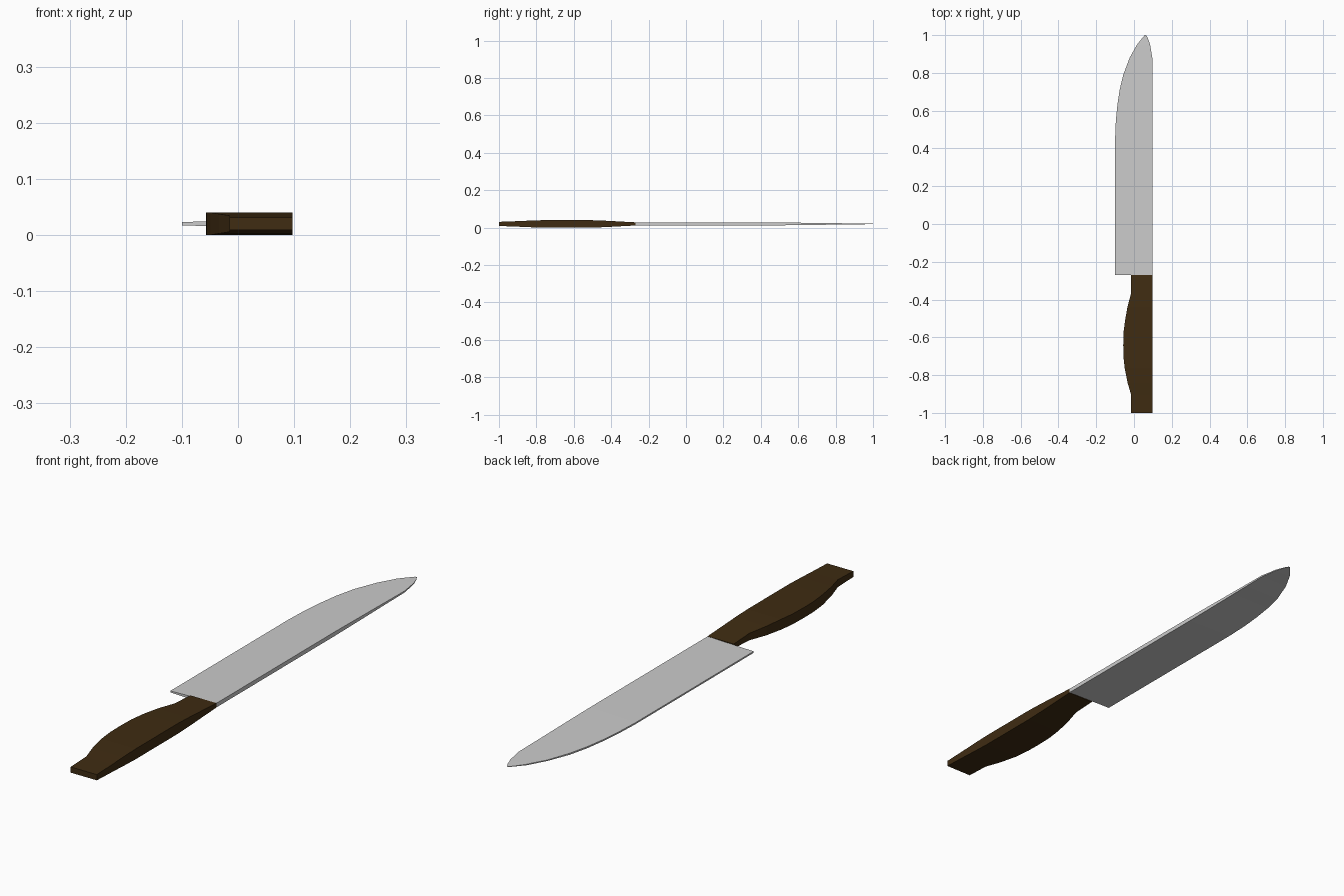
import bpy, bmesh

if "Cube" in bpy.data.objects:
    bpy.data.objects.remove(bpy.data.objects["Cube"])

ZC = 0.02  # height of the knife's mid plane


def loft(name, stations):
    """Join four-sided sections: (y, x_edge, x_spine, half_edge, half_spine)."""
    bm = bmesh.new()
    rings = []
    for y, xe, xs, he, hs in stations:
        rings.append([bm.verts.new(p) for p in (
            (xe, y, ZC - he), (xs, y, ZC - hs),
            (xs, y, ZC + hs), (xe, y, ZC + he))])
    for a, b in zip(rings, rings[1:]):
        for i in range(4):
            j = (i + 1) % 4
            bm.faces.new((a[i], a[j], b[j], b[i]))
    bm.faces.new(rings[0][::-1])
    bm.faces.new(rings[-1])
    bmesh.ops.recalc_face_normals(bm, faces=bm.faces)
    mesh = bpy.data.meshes.new(name)
    bm.to_mesh(mesh)
    bm.free()
    obj = bpy.data.objects.new(name, mesh)
    bpy.context.collection.objects.link(obj)
    return obj


# Blade: thin cutting edge on -x, thicker spine on +x, thinning to the tip
SPINE = 0.097
blade = loft("blade", [
    (-0.27, -0.10, SPINE, 0.003, 0.008),
    (0.45, -0.10, SPINE, 0.003, 0.008),
    (0.55, -0.096, SPINE, 0.003, 0.007),
    (0.63, -0.088, SPINE, 0.003, 0.006),
    (0.71, -0.076, SPINE, 0.003, 0.005),
    (0.79, -0.057, SPINE, 0.003, 0.004),
    (0.88, -0.023, SPINE, 0.002, 0.003),
    (0.95, 0.016, 0.085, 0.002, 0.002),
    (0.985, 0.044, 0.073, 0.001, 0.001),
    (1.00, 0.057, 0.064, 0.001, 0.001),
])

# Handle: straight back, belly on -x, swelling in thickness at the middle
handle_outline = [
    (-1.00, -0.015, 0.011), (-0.905, -0.015, 0.0145), (-0.84, -0.034, 0.0175),
    (-0.765, -0.049, 0.02), (-0.70, -0.056, 0.02), (-0.64, -0.057, 0.02),
    (-0.57, -0.055, 0.02), (-0.51, -0.047, 0.02), (-0.44, -0.035, 0.0175),
    (-0.365, -0.015, 0.0135), (-0.27, -0.015, 0.0085),
]
handle = loft("handle", [(y, x, SPINE, h, h) for y, x, h in handle_outline])
wood = bpy.data.materials.new("dark_wood")
wood.diffuse_color = (0.05, 0.025, 0.006, 1)
wood.use_nodes = True
wood.node_tree.nodes["Principled BSDF"].inputs["Base Color"].default_value = wood.diffuse_color
handle.data.materials.append(wood)
